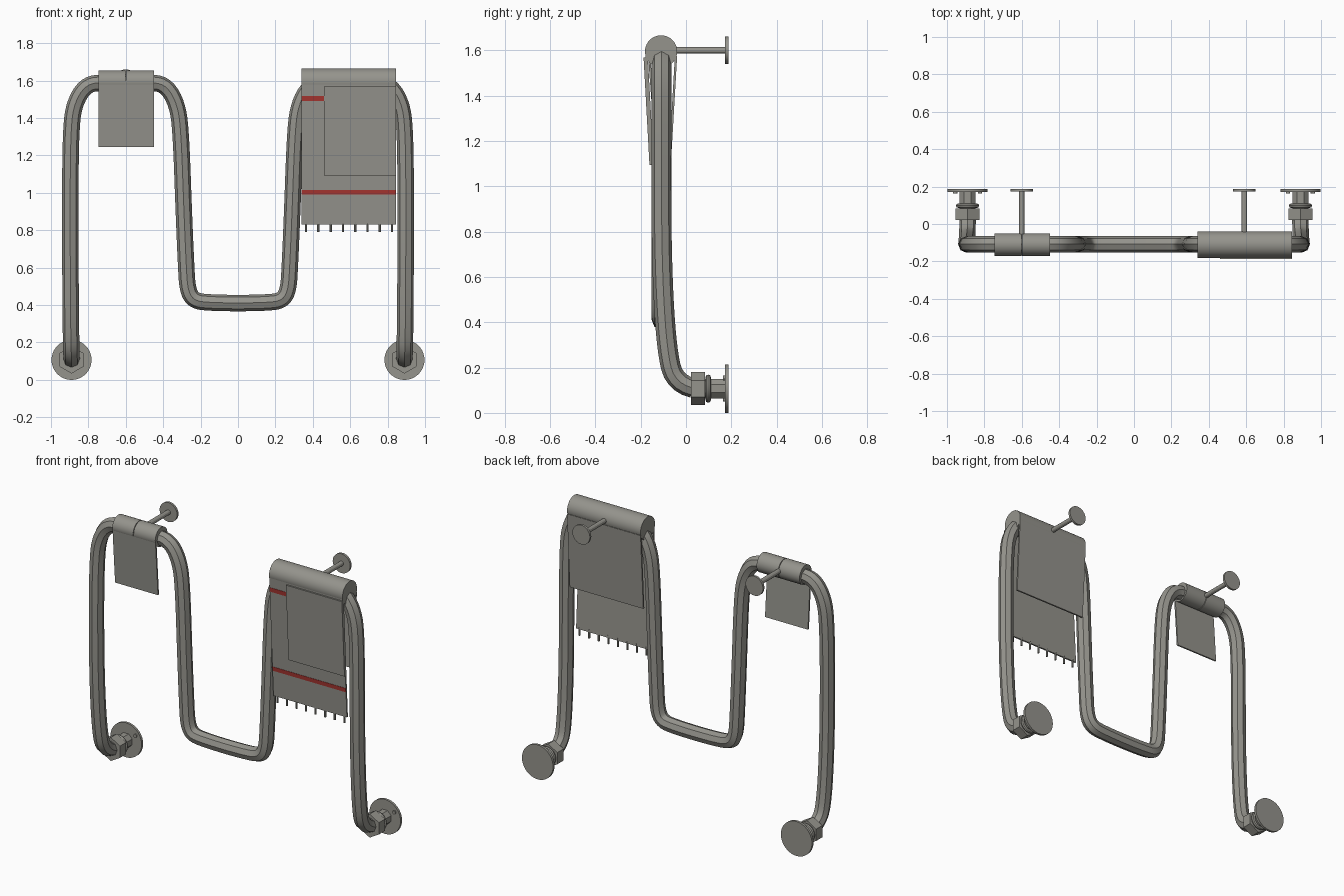
import bpy, bmesh, math
from mathutils import Matrix

if "Cube" in bpy.data.objects:
    bpy.data.objects.remove(bpy.data.objects["Cube"])


def material(name, rgb):
    m = bpy.data.materials.new(name)
    m.diffuse_color = (*rgb, 1)
    m.use_nodes = True
    m.node_tree.nodes["Principled BSDF"].inputs["Base Color"].default_value = m.diffuse_color
    return m


grey = material("warm_grey", (0.30, 0.295, 0.265))
red = material("stripe_red", (0.38, 0.035, 0.03))


def finish(ob, mat=grey):
    ob.data.materials.clear()
    ob.data.materials.append(mat)
    bpy.ops.object.select_all(action='DESELECT')
    ob.select_set(True)
    bpy.context.view_layer.objects.active = ob
    bpy.ops.object.shade_smooth_by_angle(angle=math.radians(29))
    return ob


def rod(name, axis, centre, span, r, sides=32, turn=0.0):
    """Capped prism along the x, y or z axis; centre holds the other two coordinates."""
    mid = (span[0] + span[1]) / 2
    loc = list(centre)
    loc.insert("xyz".index(axis), mid)
    bm = bmesh.new()
    bmesh.ops.create_cone(bm, cap_ends=True, segments=sides, radius1=r, radius2=r,
                          depth=span[1] - span[0])
    aim = {'x': Matrix.Rotation(math.pi / 2, 4, 'Y'),
           'y': Matrix.Rotation(math.pi / 2, 4, 'X'),
           'z': Matrix.Identity(4)}[axis]
    bm.transform(Matrix.Translation(loc) @ aim @ Matrix.Rotation(turn, 4, 'Z'))
    me = bpy.data.meshes.new(name)
    bm.to_mesh(me)
    bm.free()
    ob = bpy.data.objects.new(name, me)
    bpy.context.collection.objects.link(ob)
    return finish(ob)


def slab(name, x0, x1, top, bottom, t, mat=grey):
    """Hanging sheet between two (y, z) points."""
    bm = bmesh.new()
    outline = [(top[0] - t / 2, top[1]), (bottom[0] - t / 2, bottom[1]),
               (bottom[0] + t / 2, bottom[1]), (top[0] + t / 2, top[1])]
    f = bm.faces.new([bm.verts.new((x0, y, z)) for y, z in outline])
    new = bmesh.ops.extrude_face_region(bm, geom=[f])["geom"]
    bmesh.ops.translate(bm, vec=(x1 - x0, 0, 0),
                        verts=[v for v in new if isinstance(v, bmesh.types.BMVert)])
    bmesh.ops.recalc_face_normals(bm, faces=bm.faces)
    me = bpy.data.meshes.new(name)
    bm.to_mesh(me)
    bm.free()
    ob = bpy.data.objects.new(name, me)
    bpy.context.collection.objects.link(ob)
    return finish(ob, mat)


# Bent eight-sided pipe: right half of the path, then mirrored
Y = -0.108
half = [(0.15, Y, 0.413), (0.235, Y, 0.422), (0.27, Y, 0.48), (0.278, Y, 0.62),
        (0.29, Y, 0.9), (0.304, Y, 1.3), (0.322, Y, 1.47), (0.39, Y, 1.585),
        (0.5, Y, 1.588), (0.6, Y, 1.59), (0.7, Y, 1.588), (0.81, Y, 1.585),
        (0.88, Y, 1.47), (0.894, Y, 1.3), (0.897, -0.11, 1.0), (0.896, -0.105, 0.6),
        (0.894, -0.085, 0.28), (0.89, -0.05, 0.13), (0.89, 0.03, 0.11)]
path = [(-x, y, z) for x, y, z in reversed(half)] + [(0, Y, 0.41)] + half
cu = bpy.data.curves.new("bent_pipe", 'CURVE')
cu.dimensions = '3D'
cu.bevel_depth = 0.044
cu.bevel_resolution = 2
cu.use_fill_caps = True
sp = cu.splines.new('NURBS')
sp.points.add(len(path) - 1)
for p, co in zip(sp.points, path):
    p.co = (*co, 1)
sp.order_u = 3
sp.use_endpoint_u = True
sp.resolution_u = 5
pipe = bpy.data.objects.new("bent_pipe", cu)
bpy.context.collection.objects.link(pipe)
pipe.select_set(True)
bpy.context.view_layer.objects.active = pipe
bpy.ops.object.convert(target='MESH')
finish(bpy.context.view_layer.objects.active)

for side, s in (("left", -1), ("right", 1)):
    # Wall connections at the foot of each leg
    c = (s * 0.89, 0.107)
    rod(side + "_hex_nut", 'y', c, (0.022, 0.083), 0.073, 6)
    rod(side + "_neck", 'y', c, (0.08, 0.175), 0.046, 8, math.pi / 8)
    rod(side + "_flange", 'y', c, (0.172, 0.187), 0.107, 40)
    bpy.ops.mesh.primitive_torus_add(location=(c[0], 0.098, c[1]), rotation=(math.pi / 2, 0, 0),
                                     major_radius=0.05, minor_radius=0.012,
                                     major_segments=32, minor_segments=8)
    ring = bpy.context.object
    ring.name = side + "_seal_ring"
    finish(ring)
    for i, k in enumerate((1, -1)):
        rod(f"{side}_flange_screw_{i}", 'y', (c[0] + k * 0.066, c[1] + k * 0.046),
            (0.164, 0.175), 0.011, 12)
    # Upper wall brackets
    b = (s * 0.59 if s > 0 else -0.6, 1.6)
    rod(side + "_bracket_rod", 'y', b, (-0.1, 0.175), 0.015, 12)
    rod(side + "_bracket_plate", 'y', b, (0.173, 0.187), 0.06, 32)

# Small cloth: two-part roll over the pipe with one hanging sheet
for i, span in enumerate(((-0.745, -0.602), (-0.598, -0.45))):
    rod(f"small_cloth_roll_{i}", 'x', (-0.11, 1.595), span, 0.06)
slab("small_cloth_sheet", -0.745, -0.45, (-0.164, 1.6), (-0.138, 1.245), 0.01)

# Large towel: roll, front and back sheets, folded front layer
X0, X1 = 0.34, 0.845


def front(z, off=0.0):
    return (-0.175 + (1.6 - z) * 0.055 - off, z)


rod("towel_roll", 'x', (-0.11, 1.595), (X0, X1), 0.071, 40)
slab("towel_front_sheet", X0, X1, front(1.6), front(0.83), 0.01)
slab("towel_back_sheet", X0, X1, (-0.044, 1.575), (-0.071, 1.11), 0.01)
slab("towel_folded_layer", 0.46, X1, front(1.568, 0.009), front(1.093, 0.009), 0.01)

# Red stripes and fringe
slab("upper_stripe", X0, 0.46, front(1.518, 0.005), front(1.492, 0.005), 0.004, red)
slab("lower_stripe", X0, X1, front(1.015, 0.005), front(0.99, 0.005), 0.004, red)
for i in range(8):
    rod(f"tassel_{i}", 'z', (0.364 + i * 0.0657, front(0.83)[0]), (0.79, 0.845), 0.006, 8)
